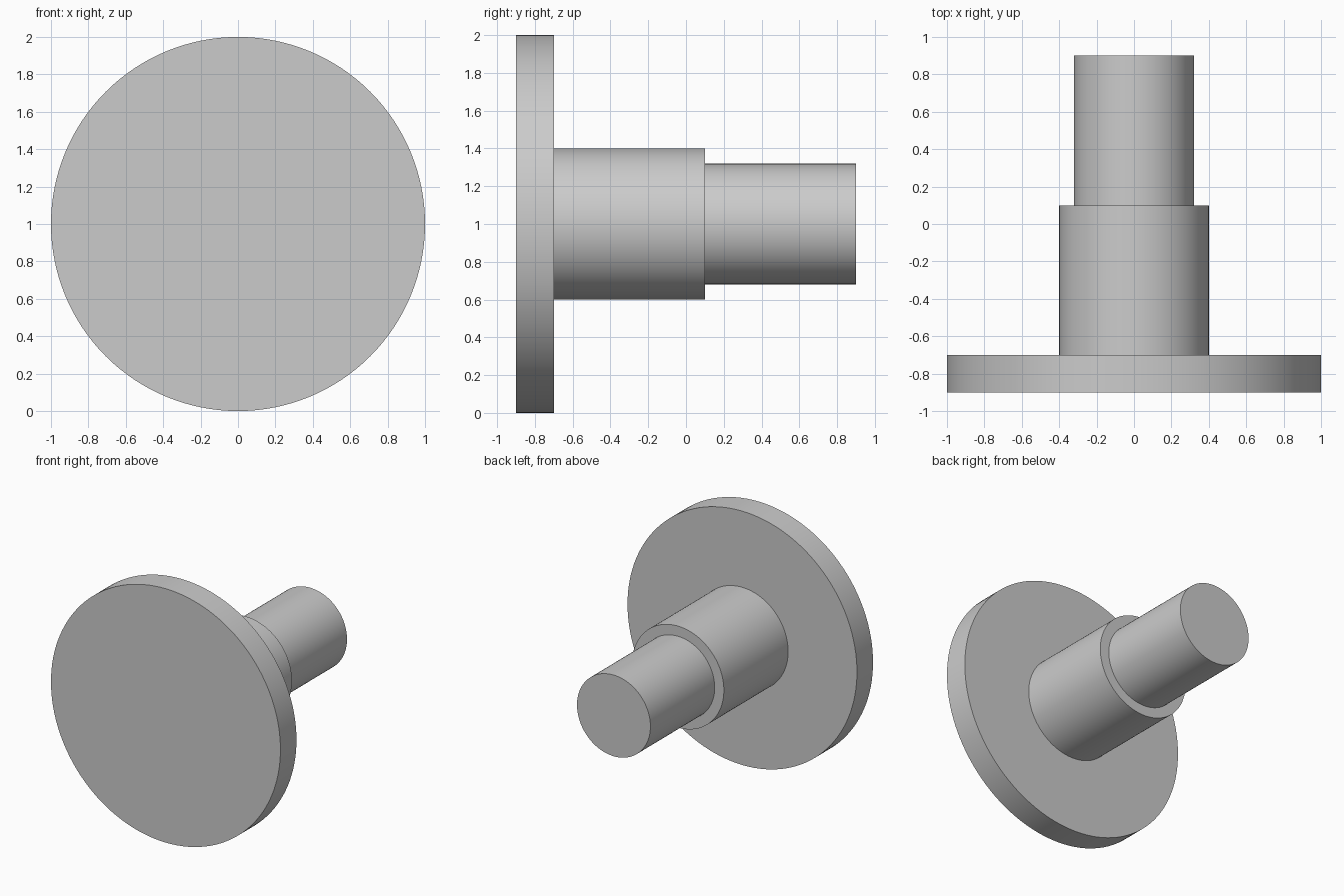
import bpy
import math

cube = bpy.data.objects.get("Cube")
if cube:
    bpy.data.objects.remove(cube, do_unlink=True)

# Single plain grey for the whole pin
grey = bpy.data.materials.new("light grey")
grey.use_nodes = True
colour = (0.6, 0.6, 0.6, 1.0)
grey.diffuse_color = colour
grey.node_tree.nodes["Principled BSDF"].inputs["Base Color"].default_value = colour

AXIS_HEIGHT = 1.0
OVERLAP = 0.02


def turned_part(name, radius, y_front, y_back):
    """Solid cylinder lying along y, with smooth sides and sharp rims."""
    bpy.ops.mesh.primitive_cylinder_add(
        vertices=128, radius=radius, depth=y_back - y_front,
        location=(0, (y_front + y_back) / 2, AXIS_HEIGHT),
        rotation=(math.pi / 2, 0, 0))
    part = bpy.context.object
    part.name = part.data.name = name
    part.data.materials.append(grey)
    bpy.ops.object.transform_apply(location=False, rotation=True, scale=False)
    bpy.ops.object.shade_smooth_by_angle(angle=math.radians(30))
    return part


# Wide head disc, thick shank seated in it, narrower end seated in the shank
turned_part("head_disc", 1.0, -0.9, -0.7)
turned_part("thick_shank", 0.4, -0.7 - OVERLAP, 0.1)
turned_part("narrow_end", 0.32, 0.1 - OVERLAP, 0.9)
